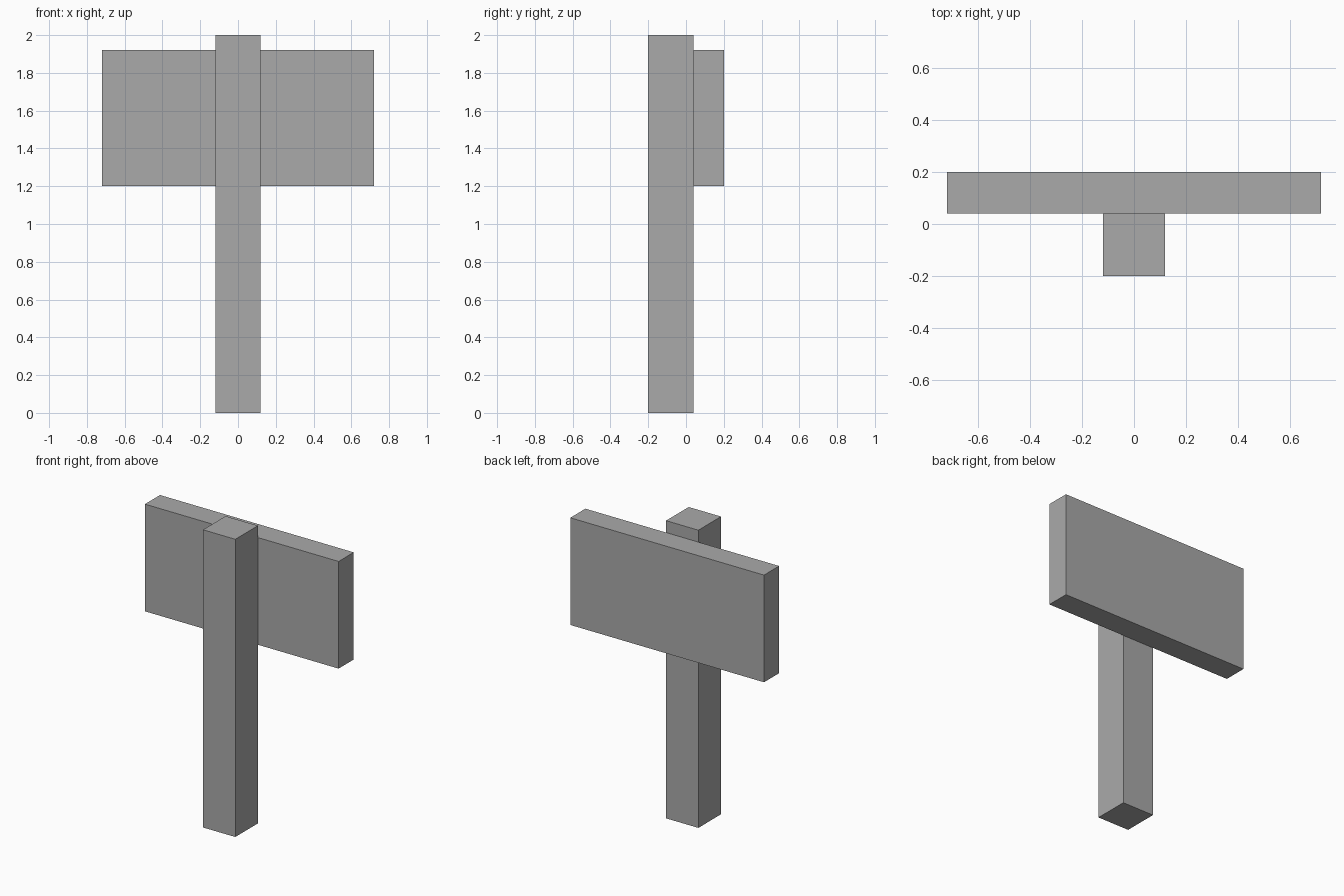
import bpy

cube = bpy.data.objects.get("Cube")
if cube:
    bpy.data.objects.remove(cube, do_unlink=True)

grey = bpy.data.materials.new("plain grey")
grey.use_nodes = True
colour = (0.4, 0.4, 0.4, 1)
grey.diffuse_color = colour
grey.node_tree.nodes["Principled BSDF"].inputs["Base Color"].default_value = colour


def box(name, low, high):
    """Add a box spanning two opposite corners."""
    centre = [(a + b) / 2 for a, b in zip(low, high)]
    bpy.ops.mesh.primitive_cube_add(size=1, location=centre)
    obj = bpy.context.object
    obj.name = name
    obj.scale = [b - a for a, b in zip(low, high)]
    bpy.ops.object.transform_apply(location=False, rotation=False, scale=True)
    obj.data.materials.append(grey)
    return obj


# Upright post
box("post", (-0.12, -0.2, 0), (0.12, 0.04, 2))

# Sign board fixed to the back of the post
box("sign_board", (-0.72, 0.04, 1.2), (0.72, 0.2, 1.92))
